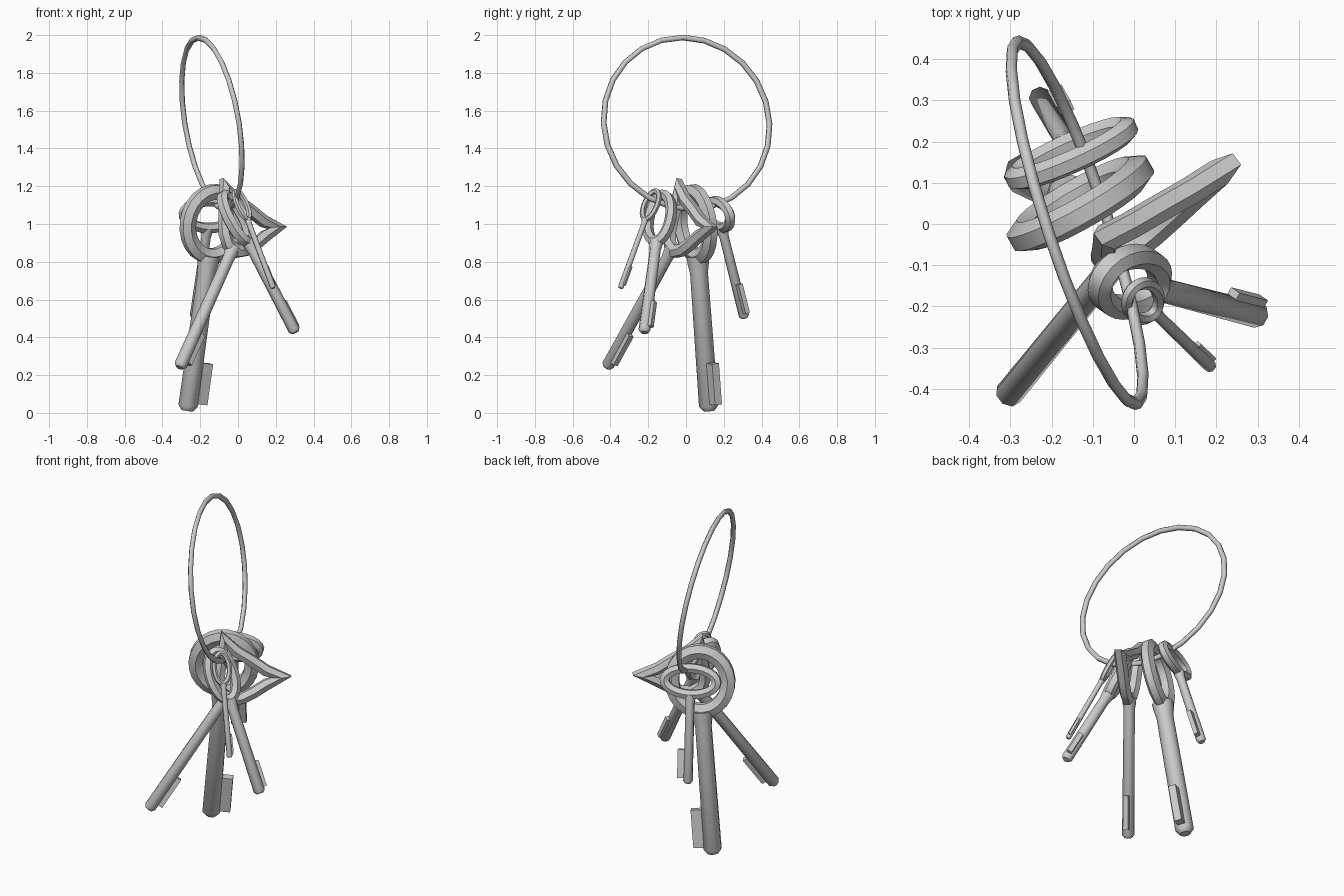
import bpy, bmesh
from math import sin, cos, pi, tau
from mathutils import Vector, Matrix

if "Cube" in bpy.data.objects:
    bpy.data.objects.remove(bpy.data.objects["Cube"])


def frame(center, down, side):
    """Local x = side, local z = up along the shaft, local y = bow normal."""
    z = -Vector(down).normalized()
    x = Vector(side)
    x = (x - z * x.dot(z)).normalized()
    y = z.cross(x)
    m = Matrix((x, y, z)).transposed().to_4x4()
    m.translation = Vector(center)
    return m


def loft(bm, rings, closed):
    """Skin vertex rings; either join end to start or cap the ends."""
    vs = [[bm.verts.new(p) for p in r] for r in rings]
    n, k = len(vs), len(vs[0])
    for i in range(n if closed else n - 1):
        a, b = vs[i], vs[(i + 1) % n]
        for j in range(k):
            bm.faces.new((a[j], a[(j + 1) % k], b[(j + 1) % k], b[j]))
    if not closed:
        bm.faces.new(vs[0])
        bm.faces.new(vs[-1])


def sweep(bm, path, w, t, sides=6):
    """Closed loop in local xz with a faceted section, w wide and t thick."""
    n = len(path)
    rings = []
    for i in range(n):
        p = Vector(path[i])
        a = (p - Vector(path[i - 1])).normalized()
        b = (Vector(path[(i + 1) % n]) - p).normalized()
        tan = (a + b).normalized()
        out = Vector((tan.y, -tan.x))
        miter = min(1 / max(tan.dot(a), 0.1), 1.8)
        ring = []
        for j in range(sides):
            ang = tau * (j + 0.5) / sides
            q = p + out * (cos(ang) * w / 2 / cos(pi / sides) * miter)
            ring.append((q.x, sin(ang) * t / 2, q.y))
        rings.append(ring)
    loft(bm, rings, True)


def oval(rx, rz, n):
    return [(rx * cos(tau * i / n), rz * sin(tau * i / n)) for i in range(n)]


def finish(bm, name, m, angle=0.85):
    bmesh.ops.recalc_face_normals(bm, faces=bm.faces)
    me = bpy.data.meshes.new(name)
    bm.to_mesh(me)
    bm.free()
    ob = bpy.data.objects.new(name, me)
    bpy.context.collection.objects.link(ob)
    ob.matrix_world = m
    bpy.ops.object.select_all(action='DESELECT')
    ob.select_set(True)
    bpy.context.view_layer.objects.active = ob
    bpy.ops.object.shade_smooth_by_angle(angle=angle)
    return ob


def key(name, center, tip, side, path, w, t, r, bit):
    """bit = (reach from axis, length, thickness, gap to tip)"""
    down = Vector(tip) - Vector(center)
    length = down.length
    m = frame(center, down, side)
    bm = bmesh.new()
    sweep(bm, path, w, t)
    finish(bm, name + "_bow", m)

    # shaft: flared collar, straight stem, chamfered tip
    bottom = min(p[1] for p in path)
    bm = bmesh.new()
    rings = []
    for z, s in ((bottom, 1.15), (bottom - w * 0.5, 1.1), (bottom - w * 0.5 - r, 0.92),
                 (-length + r * 0.5, 1.0), (-length, 0.6)):
        rings.append([(r * s * cos(tau * j / 8 + pi / 8), r * s * sin(tau * j / 8 + pi / 8), z)
                      for j in range(8)])
    loft(bm, rings, False)
    finish(bm, name + "_shaft", m)

    # bit: flat tooth near the tip
    reach, blen, thick, gap = bit
    bm = bmesh.new()
    bmesh.ops.create_cube(bm, size=1, matrix=Matrix.Translation(
        (reach / 2, 0, -length + gap + blen / 2)) @ Matrix.Diagonal((reach, thick, blen, 1)))
    finish(bm, name + "_bit", m)


# large carrying ring
bm = bmesh.new()
sweep(bm, oval(0.462, 0.46, 24), 0.027, 0.029)
finish(bm, "carrying_ring",
       frame((-0.138, 0.003, 1.533), (0.07, 0.02, -0.45), (-0.14, 0.44, -0.025)), 1.1)

# pointed triangular bow outline with pinched corners, mirrored left to right
half = [(0.035, -0.18), (0.08, -0.14), (0.115, -0.075), (0.145, -0.005), (0.19, 0.08), (0.1, 0.062)]
tri = half + [(0, 0.065)] + [(-x, z) for x, z in reversed(half)]

# five hanging keys
key("large_key", (-0.13, 0.05, 1.0), (-0.268, 0.122, 0.012), (0.85, 0.5, -0.08),
    oval(0.156, 0.172, 24), 0.078, 0.078, 0.052, (0.105, 0.22, 0.042, 0.04))
key("back_key", (-0.152, 0.172, 1.05), (-0.23, 0.31, 0.5), (0.91, 0.41, -0.03),
    oval(0.146, 0.074, 24), 0.05, 0.058, 0.027, (0.06, 0.16, 0.025, 0.03))
key("pointed_key", (0.04, 0.01, 1.02), (-0.31, -0.42, 0.24), (0.728, 0.424, -0.54),
    tri, 0.06, 0.07, 0.034, (0.056, 0.19, 0.03, 0.05))
key("oval_key", (-0.01, -0.14, 1.03), (0.305, -0.222, 0.425), (0.505, 0.863, 0.159),
    oval(0.07, 0.138, 24), 0.05, 0.07, 0.032, (0.047, 0.15, 0.028, 0.03))
key("small_key", (0.022, -0.187, 1.1), (0.187, -0.347, 0.66), (0.59, 0.74, -0.057),
    oval(0.043, 0.084, 20), 0.025, 0.032, 0.016, (0.023, 0.11, 0.014, 0.02))
